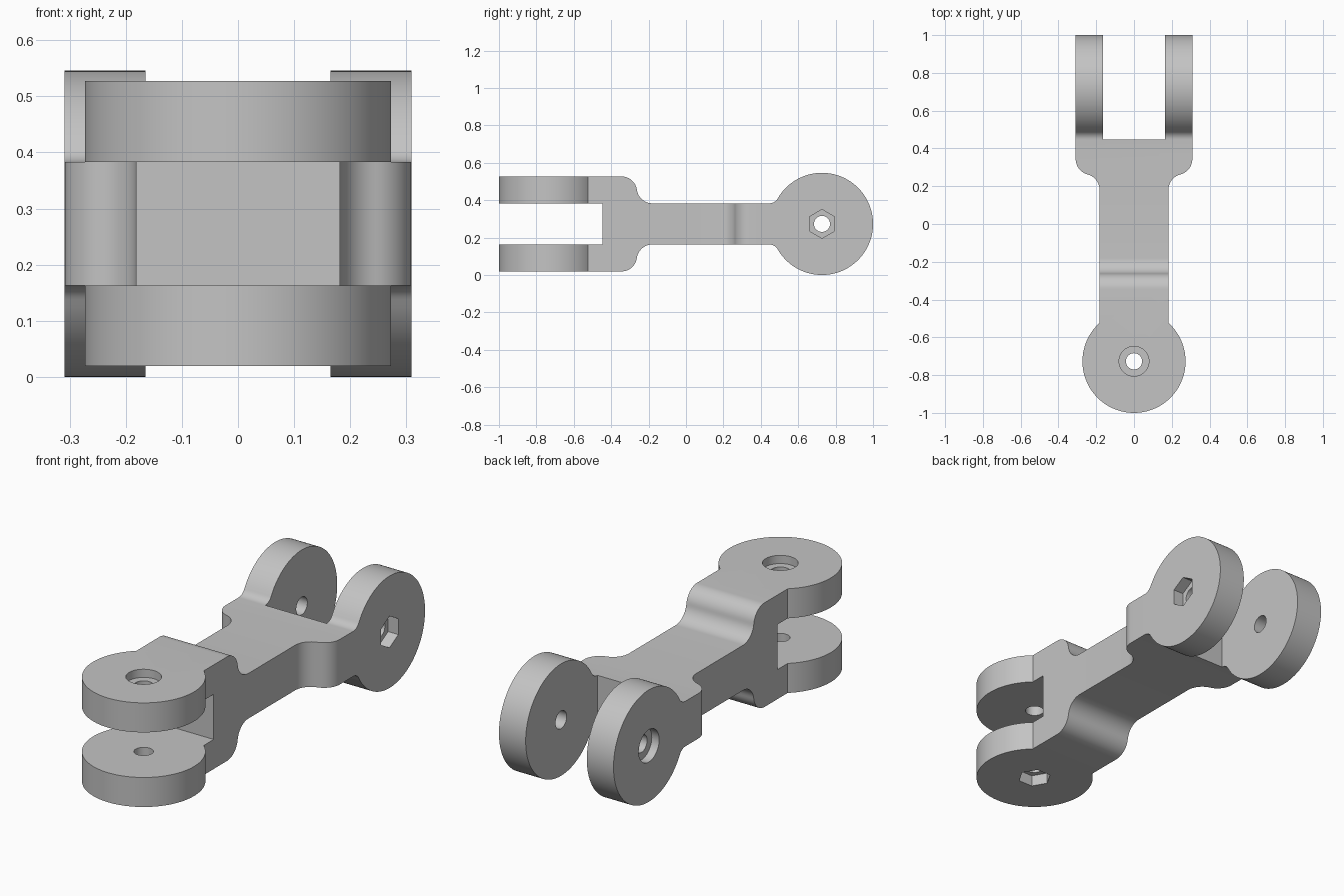
import bpy
import bmesh
from math import sin, cos, asin, atan, atan2, sqrt, pi

if "Cube" in bpy.data.objects:
    bpy.data.objects.remove(bpy.data.objects["Cube"], do_unlink=True)

DISC_R, DISC_Y = 0.273, 0.727      # round fork ends
FORK_Z, FORK_X = 0.254, 0.309      # half spans over the two forks
BEAM_Z, BEAM_X = 0.11, 0.182       # half thickness of the beam
SLOT_Z, SLOT_X, SLOT_Y = 0.11, 0.165, 0.447
SHOULDER = (-0.345, -0.18)         # where a fork narrows to the beam
HOLE_R, BORE_R, HEX_R = 0.043, 0.079, 0.077
BORE_D, HEX_D = 0.04, 0.055

grey = bpy.data.materials.new("light_grey")
grey.use_nodes = True
grey.diffuse_color = (0.55, 0.55, 0.55, 1)
grey.node_tree.nodes["Principled BSDF"].inputs["Base Color"].default_value = (0.55, 0.55, 0.55, 1)


def arc(cy, cw, r, start, end, n):
    return [(cy + r * cos(start + (end - start) * i / n),
             cw + r * sin(start + (end - start) * i / n)) for i in range(n + 1)]


def link_outline(wide, narrow, fillet, flip):
    """Fork block, curved shoulder, beam and disc, as (y, width) points."""
    y0, y1 = SHOULDER
    turn = 2 * atan((wide - narrow) / (y1 - y0))
    r = (y1 - y0) / (2 * sin(turn))
    half = [(-1.1, wide)]
    half += arc(y0, wide - r, r, pi / 2, pi / 2 - turn, 12)
    half += arc(y1, narrow + r, r, -pi / 2 - turn, -pi / 2, 12)[1:]
    # Fillet where the beam meets the disc
    rise, reach = narrow + fillet, DISC_R + fillet
    run = sqrt(reach ** 2 - rise ** 2)
    if fillet:
        half += arc(DISC_Y - run, rise, fillet, -pi / 2, atan2(-rise, run), 8)[:-1]
    half += arc(DISC_Y, 0, DISC_R, pi - asin(rise / reach), 0, 48)[:-1]
    points = half + [(DISC_Y + DISC_R, 0)] + [(y, -w) for y, w in reversed(half)]
    return [(-y if flip else y, w) for y, w in points]


def ring(y, r, sides):
    return arc(y, 0, r, pi / 2, pi / 2 + 2 * pi, sides)[:-1]


def box(y0, y1, w):
    return [(y0, -w), (y1, -w), (y1, w), (y0, w)]


def prism(name, outline, axis, low, high):
    """Extrude a (y, width) outline along x or z."""
    bm = bmesh.new()
    place = (lambda y, w, h: (h, y, w)) if axis == "x" else (lambda y, w, h: (w, y, h))
    face = bm.faces.new([bm.verts.new(place(y, w, low)) for y, w in outline])
    new = bmesh.ops.extrude_face_region(bm, geom=[face])["geom"]
    verts = [v for v in new if isinstance(v, bmesh.types.BMVert)]
    bmesh.ops.translate(bm, verts=verts, vec=place(0, 0, high - low))
    bmesh.ops.recalc_face_normals(bm, faces=bm.faces)
    mesh = bpy.data.meshes.new(name)
    bm.to_mesh(mesh)
    bm.free()
    mesh.materials.append(grey)
    obj = bpy.data.objects.new(name, mesh)
    bpy.context.collection.objects.link(obj)
    return obj


def combine(obj, tool, operation):
    tool.hide_render = True
    mod = obj.modifiers.new("cut", "BOOLEAN")
    mod.operation, mod.solver, mod.object = operation, "EXACT", tool
    bpy.context.view_layer.update()
    graph = bpy.context.evaluated_depsgraph_get()
    mesh = bpy.data.meshes.new_from_object(obj.evaluated_get(graph))
    obj.modifiers.clear()
    obj.data = mesh
    bpy.data.objects.remove(tool, do_unlink=True)


# Body: side outline crossed with top outline
link = prism("fork_link", link_outline(FORK_Z, BEAM_Z, 0.05, False), "x", -0.5, 0.5)
top = prism("top_shape", link_outline(FORK_X, BEAM_X, 0, True), "z", -0.5, 0.5)
combine(link, top, "INTERSECT")

# Fork slots, pin holes, round counterbores and hexagonal nut pockets
cutters = [
    ("front_slot", box(-1.2, -SLOT_Y, SLOT_Z), "x", -0.6, 0.6),
    ("back_slot", box(SLOT_Y, 1.2, SLOT_X), "z", -0.6, 0.6),
    ("front_hole", ring(-DISC_Y, HOLE_R, 32), "z", -0.6, 0.6),
    ("back_hole", ring(DISC_Y, HOLE_R, 32), "x", -0.6, 0.6),
    ("front_bore", ring(-DISC_Y, BORE_R, 40), "z", FORK_Z - BORE_D, 0.6),
    ("back_bore", ring(DISC_Y, BORE_R, 40), "x", -0.6, BORE_D - FORK_X),
    ("front_nut_pocket", ring(-DISC_Y, HEX_R, 6), "z", -0.6, HEX_D - FORK_Z),
    ("back_nut_pocket", ring(DISC_Y, HEX_R, 6), "x", FORK_X - HEX_D, 0.6),
]
for cutter in cutters:
    combine(link, prism(*cutter), "DIFFERENCE")

# Stand it on the ground and smooth the curved walls
for v in link.data.vertices:
    v.co.z += DISC_R
bpy.ops.object.select_all(action="DESELECT")
link.select_set(True)
bpy.context.view_layer.objects.active = link
bpy.ops.object.shade_smooth_by_angle(angle=pi / 6)
